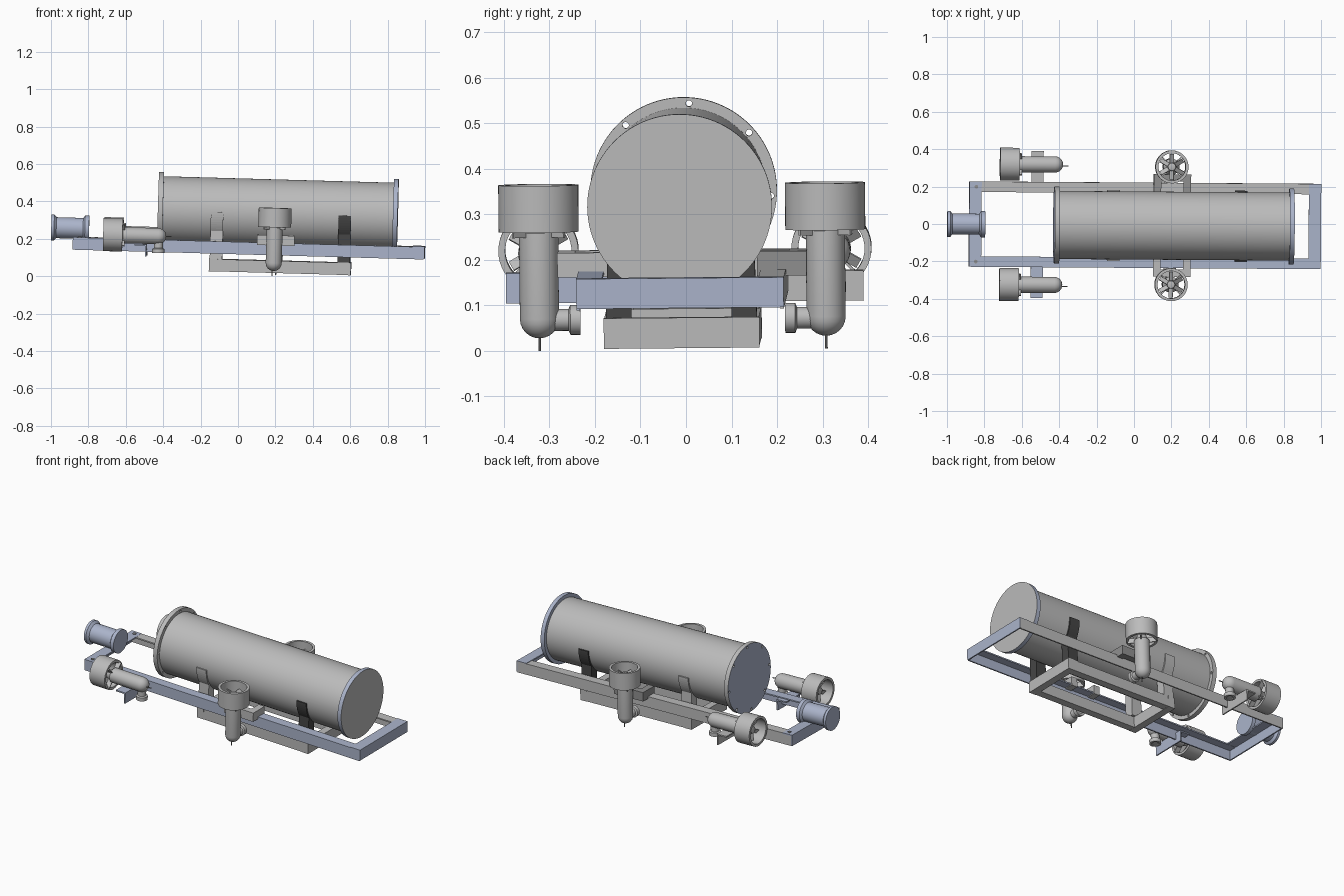
import bpy, bmesh, math
from mathutils import Matrix, Vector

cube = bpy.data.objects.get("Cube")
if cube:
    bpy.data.objects.remove(cube, do_unlink=True)


def material(name, rgb):
    m = bpy.data.materials.new(name)
    m.use_nodes = True
    m.diffuse_color = (*rgb, 1)
    m.node_tree.nodes["Principled BSDF"].inputs["Base Color"].default_value = (*rgb, 1)
    return m


GREY = material("light grey", (0.5, 0.5, 0.5))
BLUE = material("steel blue", (0.41, 0.46, 0.60))
DARK = material("dark grey", (0.06, 0.06, 0.06))
MID = material("medium grey", (0.28, 0.28, 0.28))

# Slight lean of the whole vehicle
LEAN = (Matrix.Translation((0, -0.005, 0)) @ Matrix.Rotation(-0.007, 4, "Z")
        @ Matrix.Rotation(0.028, 4, "Y") @ Matrix.Rotation(0.009, 4, "X"))


def finish(name, bm, mat, place=None, smooth=False):
    bmesh.ops.recalc_face_normals(bm, faces=bm.faces[:])
    me = bpy.data.meshes.new(name)
    bm.to_mesh(me)
    bm.free()
    me.materials.append(mat)
    ob = bpy.data.objects.new(name, me)
    bpy.context.scene.collection.objects.link(ob)
    ob.matrix_world = LEAN @ (place or Matrix())
    if smooth:
        bpy.ops.object.select_all(action="DESELECT")
        ob.select_set(True)
        bpy.context.view_layer.objects.active = ob
        bpy.ops.object.shade_smooth_by_angle(angle=math.radians(35))
    return ob


def box(name, lo, hi, mat, place=None):
    bm = bmesh.new()
    bmesh.ops.create_cube(bm, size=1)
    lo, hi = Vector(lo), Vector(hi)
    for v in bm.verts:
        v.co = (lo + hi) / 2 + v.co * (hi - lo)
    return finish(name, bm, mat, place)


def lathe(name, profile, mat, place, closed=False, steps=48):
    """Revolve (radius, height) points about local z."""
    bm = bmesh.new()
    vs = [bm.verts.new((r, 0, h)) for r, h in profile]
    pairs = list(zip(vs, vs[1:] + vs[:1])) if closed else list(zip(vs, vs[1:]))
    es = [bm.edges.new(p) for p in pairs]
    bmesh.ops.spin(bm, geom=vs + es, axis=(0, 0, 1), cent=(0, 0, 0),
                   angle=2 * math.pi, steps=steps)
    bmesh.ops.remove_doubles(bm, verts=bm.verts[:], dist=0.0002)
    return finish(name, bm, mat, place, True)


def extrude(name, outline, offset, mat):
    bm = bmesh.new()
    face = bm.faces.new([bm.verts.new(p) for p in outline])
    ext = bmesh.ops.extrude_face_region(bm, geom=[face])
    bmesh.ops.translate(bm, vec=offset,
                        verts=[g for g in ext["geom"] if isinstance(g, bmesh.types.BMVert)])
    return finish(name, bm, mat)


def angle_bar(name, start, run, inward, mat, width, height, t=0.008):
    """L section with an upright outer leg and a flat top leg; start is the top outer corner."""
    start, inward, up = Vector(start), Vector(inward), Vector((0, 0, 1))
    pts = [(0, 0), (width, 0), (width, -t), (t, -t), (t, -height), (0, -height)]
    return extrude(name, [start + inward * a + up * b for a, b in pts], Vector(run), mat)


def frame(origin, z, x):
    z, x = Vector(z), Vector(x)
    return Matrix.Translation(origin) @ Matrix((x, z.cross(x), z)).transposed().to_4x4()


# Pressure tank with end flanges, axis along x
axis = frame((0, 0, 0.341), (1, 0, 0), (0, 1, 0))
R = 0.182
lathe("tank_body", [(0, -0.415), (R, -0.415), (R, 0.83), (0, 0.83)], GREY, axis, steps=96)
rear = lathe("tank_left_end_flange", [(0, -0.437), (0.205, -0.437), (0.205, -0.41), (0, -0.41)],
             GREY, axis, steps=96)
rear.data.materials.append(BLUE)
for p in rear.data.polygons:
    if p.normal.z < -0.9 and p.center.z < -0.43:
        p.material_index = 1
front = lathe("tank_right_end_flange", [(0, 0.82), (0.203, 0.82), (0.203, 0.845), (0, 0.845)],
              BLUE, axis, steps=96)
front.data.materials.append(GREY)
for p in front.data.polygons:
    if p.normal.z > 0.9:
        p.material_index = 1

# Bolt holes round the flange
bm = bmesh.new()
for k in range(8):
    a = math.radians(41 + 45 * k)
    spot = Matrix.Translation((0.192 * math.cos(a), 0.192 * math.sin(a), -0.42))
    bmesh.ops.create_cone(bm, cap_ends=True, segments=16, radius1=0.007, radius2=0.007,
                          depth=0.1, matrix=spot)
cutter = finish("flange_hole_cutter", bm, GREY, axis)
cutter.hide_render = True
cutter.hide_set(True)
cutter.display_type = "WIRE"
mod = rear.modifiers.new("holes", "BOOLEAN")
mod.object = cutter
mod.operation = "DIFFERENCE"
mod.solver = "EXACT"

# Main frame of angle bars
TOP = 0.185
H = 0.066
for s, label, mat in ((-1, "right", BLUE), (1, "left", GREY)):
    angle_bar(label + "_side_rail", (-0.885, s * 0.228, TOP), (1.875, 0, 0), (0, -s, 0),
              mat, 0.056, H)
    # Arm carrying the horizontal thruster
    angle_bar(label + "_thruster_arm", (-0.49, s * 0.18, 0.16), (0, s * 0.213, 0), (-1, 0, 0),
              mat, 0.065, H)
angle_bar("front_crossbar", (0.995, -0.228, TOP + 0.003), (0, 0.456, 0), (-1, 0, 0), BLUE, 0.066, H)
angle_bar("back_crossbar", (-0.887, -0.228, TOP + 0.001), (0, 0.456, 0), (1, 0, 0), BLUE, 0.066, H)

# Lower tray: open rectangle of bars
Z0, Z1 = 0.024, 0.089
for s in (-1, 1):
    box("tray_side_bar", (-0.155, s * 0.17, Z0), (0.602, s * 0.125, Z1), GREY)
for x in (-0.156, 0.558):
    box("tray_end_bar", (x, -0.171, Z0 - 0.001), (x + 0.045, 0.171, Z1 + 0.001), GREY)

# Tank saddles: feet on the tray, curving up the tank sides
for x, mat in ((-0.153, GREY), (0.53, DARK)):
    for s in (-1, 1):
        outer = []
        for k in range(9):
            a = math.radians(-4 * k)
            outer.append((s * 0.19 * math.cos(a), 0.341 + 0.19 * math.sin(a)))
        inner = []
        for k in range(14):
            a = math.radians(-4 * k)
            inner.append((s * 0.178 * math.cos(a), 0.341 + 0.178 * math.sin(a)))
        outline = outer + [(s * 0.166, Z1), (s * 0.11, Z1)] + inner[::-1]
        extrude("tank_saddle", [(x, y, z) for y, z in outline], Vector((0.067, 0, 0)), mat)


# Ducted thrusters, outlet at the origin and pointing along local z
def thruster(name, place):
    lathe(name + "_duct", [(0.073, 0), (0.088, 0), (0.088, -0.103), (0.073, -0.103)],
          GREY, place, True)
    dome = [(0.043 * math.cos(math.radians(a)), -0.294 - 0.043 * math.sin(math.radians(a)))
            for a in range(0, 91, 15)]
    lathe(name + "_motor", [(0, -0.03), (0.02, -0.035), (0.025, -0.07), (0.03, -0.09),
                            (0.043, -0.105)] + dome, GREY, place)
    for k in range(6):
        turn = place @ Matrix.Rotation(k * math.pi / 3, 4, "Z")
        twist = (turn @ Matrix.Translation((0.045, 0, -0.05)) @ Matrix.Rotation(0.6, 4, "X"))
        box(name + "_blade", (-0.025, -0.013, -0.002), (0.024, 0.013, 0.002), GREY, twist)
    for k in range(4):
        turn = place @ Matrix.Rotation(math.pi / 4 + k * math.pi / 2, 4, "Z")
        box(name + "_strut", (0.025, -0.003, -0.115), (0.08, 0.003, -0.085), GREY, turn)
    # Cable gland on the side and pin at the tip
    side = place @ Matrix.Translation((0, 0, -0.297)) @ Matrix.Rotation(math.pi / 2, 4, "Y")
    lathe(name + "_gland", [(0, 0.02), (0.024, 0.02), (0.024, 0.064), (0.033, 0.068),
                            (0.033, 0.09), (0.02, 0.09), (0.02, 0.084), (0, 0.084)],
          GREY, side, steps=24)
    lathe(name + "_pin", [(0, -0.32), (0.003, -0.32), (0.003, -0.365), (0, -0.365)],
          MID, place @ Matrix.Translation((0, 0.008, 0)), steps=8)


for s, label in ((-1, "right"), (1, "left")):
    thruster(label + "_vertical_thruster",
             frame((0.191, s * 0.315, 0.373), (0, 0, 1), (0, -s, 0)))
    thruster(label + "_horizontal_thruster",
             frame((-0.724, s * 0.322, 0.205), (-1, 0, 0), (0, 0, -1)))
    # U-shaped bracket holding the vertical thruster
    mat = GREY if s < 0 else MID
    box(label + "_bracket_plate", (0.098, s * 0.235, 0.172), (0.298, s * 0.274, 0.226), mat)
    for x in (0.098, 0.258):
        box(label + "_bracket_arm", (x, s * 0.165, 0.172), (x + 0.04, s * 0.236, 0.226), mat)

# Spool-shaped housing at the back end
lathe("back_housing", [(0, -1.005), (0.07, -1.005), (0.07, -0.99), (0.056, -0.978),
                       (0.056, -0.835), (0.07, -0.825), (0.07, -0.803), (0, -0.803)],
      BLUE, frame((0, 0, 0.232), (1, 0, 0), (0, 1, 0)))

# Corner bolts on the back crossbar
for s in (-1, 1):
    lathe("corner_bolt", [(0, 0), (0.01, 0), (0.01, 0.005), (0, 0.005)], MID,
          Matrix.Translation((-0.85, s * 0.2, TOP)), steps=12)
